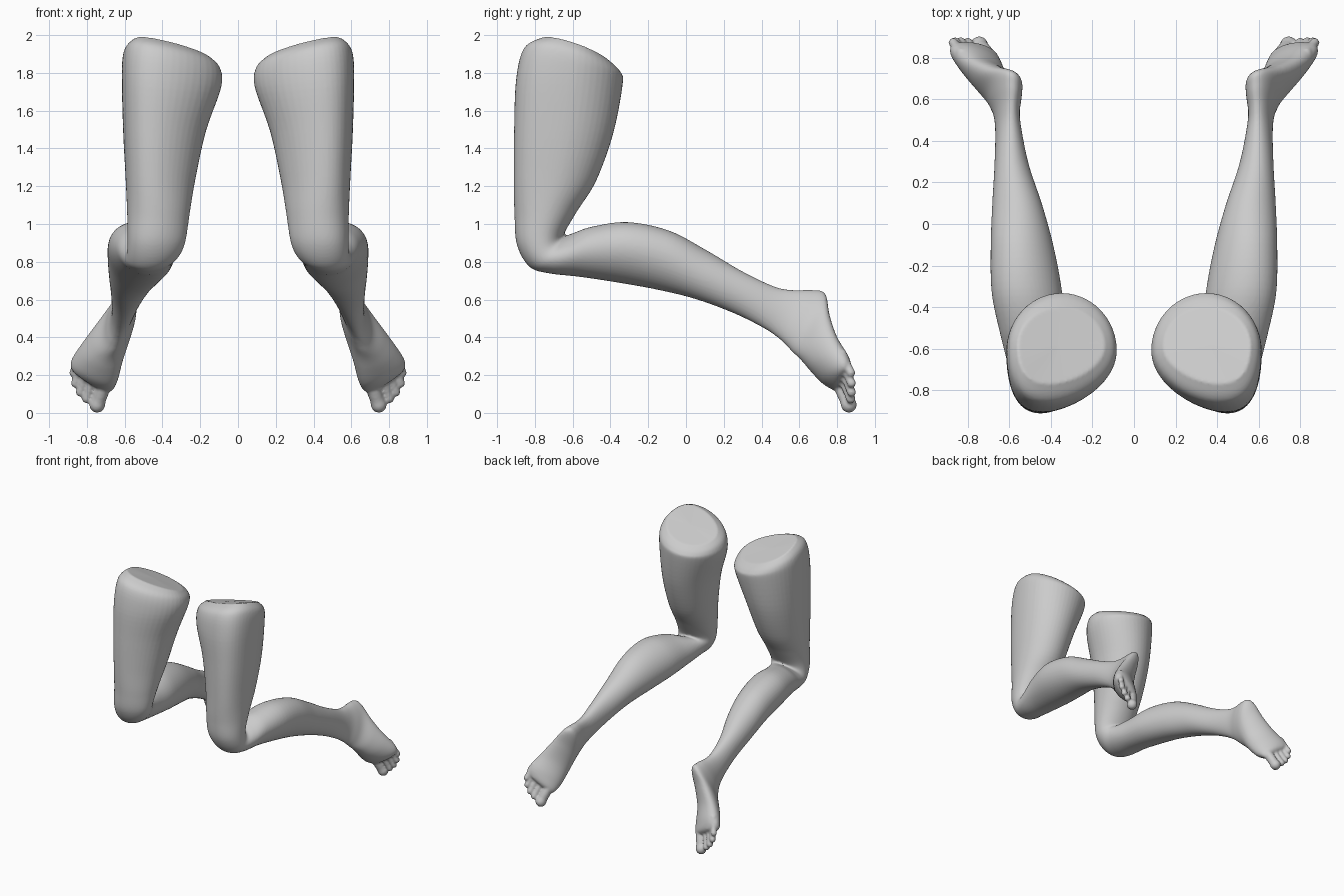
import bpy, bmesh, math
from mathutils import Vector

if "Cube" in bpy.data.objects:
    bpy.data.objects.remove(bpy.data.objects["Cube"])

SEG = 48

# Sections: front point (y, z), back point (y, z), inner x, outer x,
# z tilt of the outer side, then:
# thigh: x offset of the egg-shaped front
THIGH = [
    (-.77, 1.977, -.40, 1.850, .14, .56, .045, .06),
    (-.86, 1.925, -.345, 1.80, .092, .605, .045, .07),
    (-.90, 1.76, -.335, 1.74, .09, .615, .03, .08),
    (-.91, 1.50, -.385, 1.48, .17, .608, 0, .06),
    (-.912, 1.25, -.475, 1.23, .225, .595, 0, .04),
    (-.908, 1.05, -.575, 1.07, .255, .587, 0, .02),
    (-.895, .89, -.64, .96, .275, .585, 0, .02),
]
# shin: x shift of the front point
SHIN = [
    (-.83, .775, -.645, .935, .295, .59, -.01, .01),
    (-.73, .740, -.60, .95, .32, .61, -.01, 0),
    (-.56, .72, -.50, .985, .335, .645, 0, -.02),
    (-.36, .69, -.31, 1.01, .345, .685, 0, -.03),
    (-.14, .65, -.09, .965, .385, .69, 0, -.02),
    (.06, .60, .11, .86, .44, .683, 0, 0),
    (.26, .525, .30, .748, .505, .672, 0, 0),
    (.41, .45, .47, .668, .54, .668, 0, .01),
]
# foot: x shift of the front point, y tilt of the outer side
FOOT = [
    (.485, .40, .57, .65, .55, .675, 0, .02, .005),
    (.53, .36, .67, .65, .54, .695, .01, .035, .01),
    (.565, .325, .735, .63, .54, .72, .02, .045, .02),
    (.615, .285, .755, .51, .575, .775, .035, .035, .03),
    (.67, .235, .79, .385, .61, .835, .045, .025, .04),
    (.73, .18, .85, .28, .635, .88, .055, .015, .035),
    (.78, .155, .872, .215, .66, .885, .06, .01, .02),
    (.81, .15, .86, .185, .69, .87, .06, 0, .015),
]
# Toes: tip centre x, y, z, radius
TOES = [
    (.745, .862, .043, .042),
    (.801, .872, .076, .0255),
    (.835, .876, .110, .0245),
    (.861, .876, .157, .024),
    (.870, .873, .212, .0235),
]


def catmull(rows, steps):
    out = []
    for i in range(len(rows) - 1):
        a, b, c, d = (rows[max(0, min(len(rows) - 1, i + k))] for k in (-1, 0, 1, 2))
        for s in range(steps):
            t = s / steps
            out.append([.5 * (2 * q + (r - p) * t + (2 * p - 5 * q + 4 * r - u) * t * t
                              + (3 * q - p - 3 * r + u) * t ** 3)
                        for p, q, r, u in zip(a, b, c, d)])
    return out + [list(rows[-1])]


def ring(sec):
    yf, zf, yb, zb, xi, xo, tilt, shift, ytilt, egg = sec
    half = (xo - xi) / 2
    centre = Vector(((xi + xo) / 2, (yf + yb) / 2, (zf + zb) / 2))
    wide = Vector((math.sqrt(max(half ** 2 - shift ** 2, 1e-5)), ytilt, tilt))
    deep = Vector((shift, (yf - yb) / 2, (zf - zb) / 2))
    angles = [2 * math.pi * k / SEG for k in range(SEG)]
    return [centre + wide * math.cos(a) + deep * math.sin(a)
            + Vector((egg * max(0, math.sin(a)) ** 2, 0, 0)) for a in angles]


def loft(bm, rings):
    loops = [[bm.verts.new(p) for p in r] for r in rings]
    for a, b in zip(loops, loops[1:]):
        n = len(a)
        for k in range(n):
            bm.faces.new((a[k], a[(k + 1) % n], b[(k + 1) % n], b[k]))
    for end in (loops[0], loops[-1]):
        mid = bm.verts.new(sum((v.co for v in end), Vector()) / len(end))
        for k in range(len(end)):
            bm.faces.new((end[k], end[(k + 1) % len(end)], mid))


def toe(bm, tip, radius):
    # Round-tipped tube, slightly slimmer behind the pad
    axis = Vector((.30, .38, -.86)).normalized()
    u = axis.cross(Vector((0, 1, 0))).normalized()
    v = axis.cross(u)
    prof = [(-.13, .9), (-.07, .9), (-.035, .88)]
    prof = [(d, r * radius) for d, r in prof]
    prof += [(radius * math.sin(a), radius * math.cos(a))
             for a in (0, .35, .7, 1.0, 1.25, 1.45)]
    loft(bm, [[tip + axis * d + (u * math.cos(k * math.pi / 8)
               + v * math.sin(k * math.pi / 8)) * r for k in range(16)] for d, r in prof])


bm = bmesh.new()
# Thigh, knee, shin and foot in one continuous loft
rows = [s[:7] + (0, 0, s[7]) for s in THIGH]
rows += [s + (0, 0) for s in SHIN] + [s + (0,) for s in FOOT]
loft(bm, [ring(s) for s in catmull(rows, 6)])
for x, y, z, r in TOES:
    toe(bm, Vector((x, y, z)), r)
bmesh.ops.recalc_face_normals(bm, faces=bm.faces)

mesh = bpy.data.meshes.new("legs")
bm.to_mesh(mesh)
bm.free()
legs = bpy.data.objects.new("legs", mesh)
bpy.context.collection.objects.link(legs)

# Fuse the parts into one skin, soften it, mirror to the other side
fuse = legs.modifiers.new("fuse", 'REMESH')
fuse.mode = 'VOXEL'
fuse.voxel_size = .0085
fuse.use_smooth_shade = True
soft = legs.modifiers.new("soften", 'SMOOTH')
soft.factor = .5
soft.iterations = 3
legs.modifiers.new("mirror", 'MIRROR').use_axis[0] = True
for p in mesh.polygons:
    p.use_smooth = True
